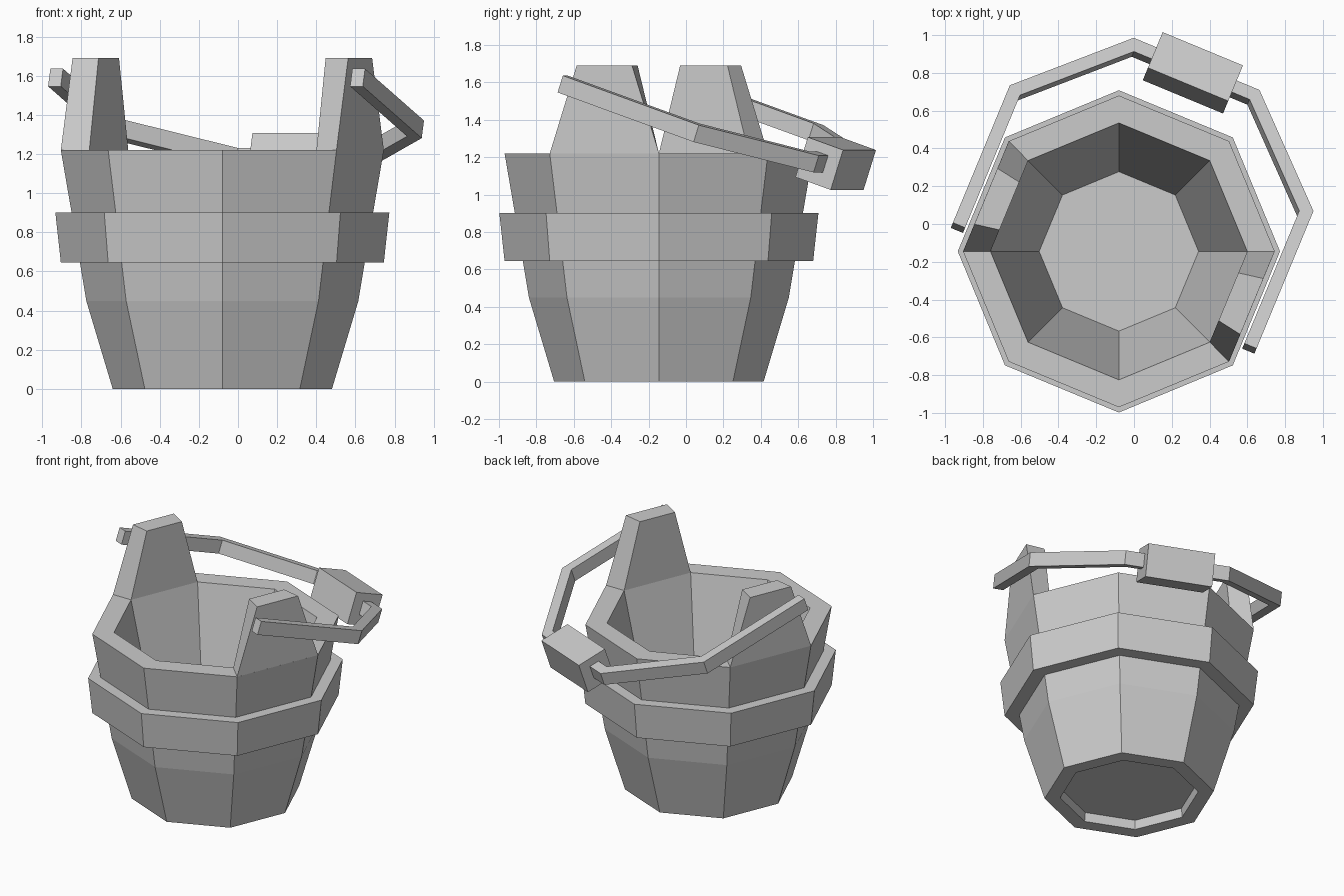
import bpy, bmesh, math
from mathutils import Matrix, Vector

cube = bpy.data.objects.get("Cube")
if cube:
    bpy.data.objects.remove(cube, do_unlink=True)

mat = bpy.data.materials.new("plain_grey")
mat.use_nodes = True
GREY = (0.6, 0.6, 0.6, 1)
mat.diffuse_color = GREY
mat.node_tree.nodes["Principled BSDF"].inputs["Base Color"].default_value = GREY

SIDES = 8
AXIS = Vector((-0.08, -0.145, 0))
# Local frame: x runs from ear to ear, y towards the lowered handle
FRAME = Matrix.Translation(AXIS) @ Matrix.Rotation(-math.pi / SIDES, 4, "Z")


def finish(name, bm, matrix):
    bmesh.ops.recalc_face_normals(bm, faces=bm.faces)
    bm.transform(matrix)
    mesh = bpy.data.meshes.new(name)
    bm.to_mesh(mesh)
    bm.free()
    mesh.materials.append(mat)
    obj = bpy.data.objects.new(name, mesh)
    bpy.context.collection.objects.link(obj)
    return obj


def bridge(bm, rings, closed=False):
    """Join neighbouring loops of vertices with quads."""
    pairs = list(zip(rings, rings[1:]))
    if closed:
        pairs.append((rings[-1], rings[0]))
    for a, b in pairs:
        n = len(a)
        for i in range(n):
            j = (i + 1) % n
            bm.faces.new((a[i], a[j], b[j], b[i]))


def lathe(name, profile, closed=False):
    """Eight-sided turned part; an open profile is capped at both ends."""
    bm = bmesh.new()
    rings = []
    for r, z in profile:
        angles = [math.tau * i / SIDES for i in range(SIDES)]
        rings.append([bm.verts.new((r * math.cos(a), r * math.sin(a), z)) for a in angles])
    bridge(bm, rings, closed)
    if not closed:
        bm.faces.new(rings[0])
        bm.faces.new(rings[-1])
    return finish(name, bm, Matrix.Translation(AXIS))


def loft(name, sections, matrix):
    """Solid through a row of four-cornered sections."""
    bm = bmesh.new()
    rings = [[bm.verts.new(p) for p in s] for s in sections]
    bridge(bm, rings)
    bm.faces.new(rings[0])
    bm.faces.new(rings[-1])
    return finish(name, bm, matrix)


# Tub with hollow inside and recessed underside
RIM = 1.22
lathe("tub", [(0.45, 0.065), (0.457, 0), (0.56, 0), (0.695, 0.45),
              (0.77, 0.9), (0.825, RIM), (0.68, RIM), (0.422, 0.09)])

# Hoop around the tub
lathe("hoop", [(0.70, 0.645), (0.825, 0.645), (0.853, 0.9), (0.75, 0.9)], closed=True)

# Two raised ears, tapering upwards from opposite sides of the rim
OUT, INN = 0.762, 0.628
for name, s in (("left_ear", 1), ("right_ear", -1)):
    sections = []
    for z, wo, wi in ((RIM, 0.316, 0.26), (1.69, 0.16, 0.137)):
        sections.append([(s * OUT, -wo, z), (s * OUT, wo, z), (s * INN, wi, z), (s * INN, -wi, z)])
    loft(name, sections, FRAME)

# Half-octagon handle, tilted down towards the back
TILT = FRAME @ Matrix.Translation((0, 0.25, 1.486)) @ Matrix.Rotation(math.radians(-18.6), 4, "X")
HEIGHT, THICK, END = 0.095, 0.07, -0.47


def half_path(apothem):
    h = apothem * math.tan(math.pi / SIDES)
    right = [(apothem, END), (apothem, h), (h, apothem)]
    return right + [(-x, y) for x, y in reversed(right)]


sections = []
for (ox, oy), (ix, iy) in zip(half_path(0.87), half_path(0.87 - THICK)):
    sections.append([(ox, oy, 0), (ix, iy, 0), (ix, iy, -HEIGHT), (ox, oy, -HEIGHT)])
loft("handle", sections, TILT)

# Block grip in the middle of the handle
bm = bmesh.new()
bmesh.ops.create_cube(bm, size=1)
bm.transform(Matrix.Translation((0, 0.835, -0.057)) @ Matrix.Diagonal((0.46, 0.215, 0.225, 1)))
finish("grip", bm, TILT)
